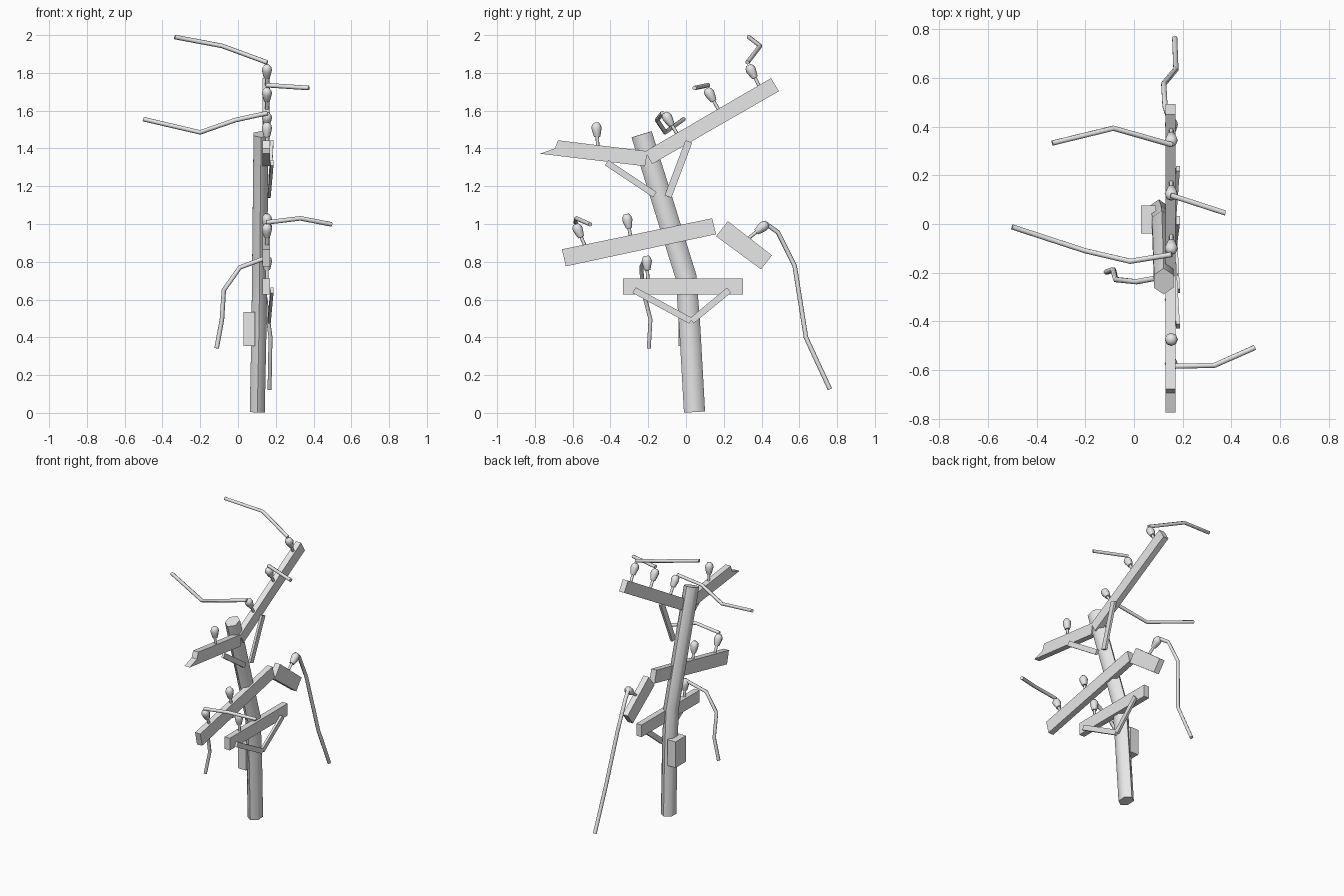
import bpy, bmesh, math
from mathutils import Vector

if "Cube" in bpy.data.objects:
    bpy.data.objects.remove(bpy.data.objects["Cube"])

GREY = (0.8, 0.8, 0.8, 1)
mat = bpy.data.materials.new("plain_grey")
mat.use_nodes = True
mat.diffuse_color = GREY
mat.node_tree.nodes["Principled BSDF"].inputs["Base Color"].default_value = GREY

ARM_X = 0.15


def finish(name, bm, smooth=False):
    bmesh.ops.recalc_face_normals(bm, faces=bm.faces)
    mesh = bpy.data.meshes.new(name)
    bm.to_mesh(mesh)
    bm.free()
    mesh.materials.append(mat)
    obj = bpy.data.objects.new(name, mesh)
    bpy.context.collection.objects.link(obj)
    if smooth:
        bpy.ops.object.select_all(action='DESELECT')
        obj.select_set(True)
        bpy.context.view_layer.objects.active = obj
        bpy.ops.object.shade_smooth_by_angle(angle=math.radians(65))
    return obj


def tube(name, points, radii, ref, sides=6, squash=1.0):
    """Sweep a polygon ring along a path; ref fixes the ring's first axis."""
    pts = [Vector(p) for p in points]
    bm = bmesh.new()
    rings = []
    for i, (p, r) in enumerate(zip(pts, radii)):
        before = (p - pts[i - 1]).normalized() if i else Vector()
        after = (pts[i + 1] - p).normalized() if i < len(pts) - 1 else Vector()
        t = (before + after).normalized()
        u = (Vector(ref) - t * t.dot(Vector(ref))).normalized()
        v = t.cross(u)
        angles = [math.tau * k / sides for k in range(sides)]
        rings.append([bm.verts.new(p + u * (math.sin(a) * r * squash) + v * (math.cos(a) * r))
                      for a in angles])
    for a, b in zip(rings, rings[1:]):
        for k in range(sides):
            n = (k + 1) % sides
            bm.faces.new((a[k], a[n], b[n], b[k]))
    bm.faces.new(rings[0])
    bm.faces.new(rings[-1])
    return finish(name, bm, smooth=True)


def slab(name, outline, x0=ARM_X - 0.02, x1=ARM_X + 0.02):
    """Extrude a side outline of (y, z) points across x."""
    bm = bmesh.new()
    face = bm.faces.new([bm.verts.new((x0, y, z)) for y, z in outline])
    ext = bmesh.ops.extrude_face_region(bm, geom=[face])
    moved = [g for g in ext["geom"] if isinstance(g, bmesh.types.BMVert)]
    bmesh.ops.translate(bm, verts=moved, vec=(x1 - x0, 0, 0))
    return finish(name, bm)


def brace(name, top, foot, width=0.034, x_top=0.18, x_foot=0.165):
    """Flat strut from the arm down to the pole."""
    a, b = Vector((x_top, *top)), Vector((x_foot, *foot))
    d = (b - a).normalized()
    side = d.cross(Vector((1, 0, 0))).normalized() * width / 2
    out = Vector((0.008, 0, 0))
    bm = bmesh.new()
    for p in (a, b):
        for s in (-1, 1):
            for o in (-1, 1):
                bm.verts.new(p + side * s + out * o)
    bmesh.ops.convex_hull(bm, input=bm.verts)
    bmesh.ops.dissolve_limit(bm, angle_limit=0.02, verts=bm.verts, edges=bm.edges)
    return finish(name, bm)


def insulator(name, base, head):
    """Thin pin with a bulb on it, pointing from base towards head."""
    a = Vector((ARM_X + 0.003, *base))
    d = (Vector((ARM_X + 0.003, *head)) - a).normalized()
    profile = [(-0.02, 0.009), (0.043, 0.009), (0.044, 0.016), (0.062, 0.021),
               (0.09, 0.027), (0.106, 0.024), (0.12, 0.013)]
    return tube(name, [a + d * h for h, _ in profile], [r for _, r in profile], (1, 0, 0), sides=8)


# bent pole
tube("pole", [(0.102, 0.045, 0.005), (0.111, 0.02, 0.45), (0.114, 0, 0.72), (0.122, -0.235, 1.475)],
     [0.056] * 4, (1, 0, 0), squash=0.82)

# crossarms, some snapped
slab("upper_arm_raised", [(-0.215, 1.385), (0.45, 1.772), (0.492, 1.703), (-0.18, 1.317)])
slab("upper_arm_splintered",
     [(-0.678, 1.443), (-0.694, 1.4), (-0.773, 1.372), (-0.217, 1.306), (-0.203, 1.385)])
slab("middle_arm", [(-0.657, 0.866), (0.138, 1.03), (0.159, 0.946), (-0.636, 0.776)])
slab("middle_arm_broken_end", [(0.222, 1.015), (0.455, 0.834), (0.397, 0.76), (0.159, 0.935)])
slab("lower_arm", [(-0.333, 0.712), (0.302, 0.712), (0.302, 0.628), (-0.333, 0.628)])

# braces
brace("upper_brace_front", (-0.42, 1.325), (-0.165, 1.155))
brace("upper_brace_back", (0.015, 1.437), (-0.095, 1.145), width=0.038)
brace("lower_brace_front", (-0.275, 0.65), (0.025, 0.487))
brace("lower_brace_back", (0.228, 0.65), (0.03, 0.487))

# insulators
for name, base, head in [
    ("insulator_upper_tip", (0.385, 1.735), (0.344, 1.815)),
    ("insulator_upper_middle", (0.168, 1.613), (0.127, 1.687)),
    ("insulator_upper_inner", (-0.052, 1.485), (-0.097, 1.56)),
    ("insulator_upper_front", (-0.467, 1.417), (-0.473, 1.497)),
    ("insulator_middle_front", (-0.537, 0.89), (-0.57, 0.965)),
    ("insulator_middle_inner", (-0.293, 0.935), (-0.309, 1.014)),
    ("insulator_broken_end", (0.338, 0.93), (0.399, 0.979)),
    ("insulator_lower", (-0.202, 0.712), (-0.207, 0.79)),
]:
    insulator(name, base, head)

# torn wires
ALONG_X, ALONG_Y = (1, 0, 0), (0, 1, 0)
for name, ref, path in [
    ("wire_upper_tip", ALONG_Y,
     [(0.155, 0.325, 1.855), (-0.085, 0.393, 1.943), (-0.335, 0.332, 1.99)]),
    ("wire_upper_middle", ALONG_Y, [(0.15, 0.118, 1.735), (0.375, 0.045, 1.72)]),
    ("wire_upper_inner", ALONG_Y,
     [(0.155, -0.125, 1.587), (-0.015, -0.153, 1.55), (-0.2, -0.11, 1.485), (-0.5, -0.012, 1.555)]),
    ("wire_middle_front", ALONG_Y,
     [(0.15, -0.584, 1.008), (0.33, -0.58, 1.03), (0.495, -0.507, 0.998)]),
    ("wire_broken_end", ALONG_X,
     [(0.15, 0.413, 1.008), (0.127, 0.487, 0.956), (0.122, 0.575, 0.78),
      (0.172, 0.635, 0.4), (0.167, 0.762, 0.125)]),
    ("wire_lower", ALONG_Y,
     [(0.145, -0.212, 0.82), (0.01, -0.237, 0.77), (-0.075, -0.228, 0.65),
      (-0.085, -0.188, 0.495), (-0.113, -0.197, 0.342)]),
]:
    tube(name, path, [0.012] * len(path), ref)

# junction box on the pole's right side
slab("junction_box", [(-0.04, 0.355), (0.075, 0.355), (0.075, 0.535), (-0.04, 0.535)], 0.028, 0.09)
